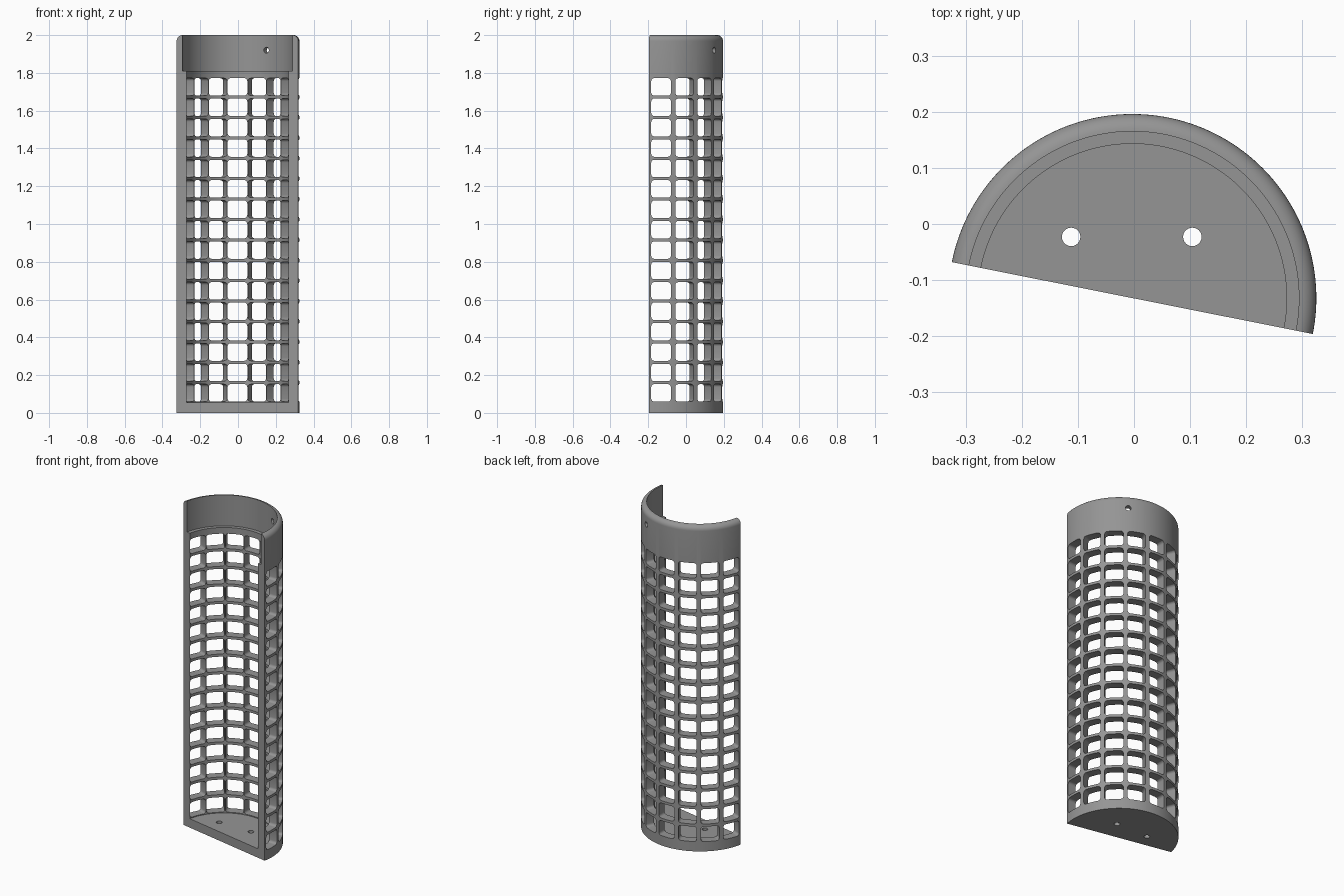
import bpy, bmesh, math
from mathutils import Matrix, Vector

if "Cube" in bpy.data.objects:
    bpy.data.objects.remove(bpy.data.objects["Cube"])

R, RIM_R, IN_R = 0.328, 0.297, 0.275      # outer, rim inner, cage inner radius
CX, CY = -0.003, -0.132                   # cylinder axis
TILT = math.radians(-11.25)               # direction of the cut plane
FLOOR, STEP, TOP = 0.055, 1.81, 2.0
SEGS = 96

grey = bpy.data.materials.new("mid_grey")
grey.diffuse_color = (0.3, 0.3, 0.3, 1)
grey.use_nodes = True
grey.node_tree.nodes["Principled BSDF"].inputs["Base Color"].default_value = grey.diffuse_color


def make_object(name, bm):
    bmesh.ops.recalc_face_normals(bm, faces=bm.faces)
    mesh = bpy.data.meshes.new(name)
    bm.to_mesh(mesh)
    bm.free()
    mesh.materials.append(grey)
    ob = bpy.data.objects.new(name, mesh)
    bpy.context.collection.objects.link(ob)
    return ob


def prism(bm, outline, length, matrix):
    """Extrude an outline in the local xy plane along local z."""
    rings = [[bm.verts.new(matrix @ Vector((x, y, h))) for x, y in outline]
             for h in (0, length)]
    bm.faces.new(rings[0][::-1])
    bm.faces.new(rings[1])
    n = len(outline)
    for i in range(n):
        j = (i + 1) % n
        bm.faces.new((rings[0][i], rings[0][j], rings[1][j], rings[1][i]))


def rounded_rect(w, h, r, steps=4):
    pts = []
    for q, (sx, sy) in enumerate(((1, 1), (-1, 1), (-1, -1), (1, -1))):
        for k in range(steps + 1):
            a = math.pi / 2 * (q + k / steps)
            pts.append((sx * (w - r) + r * math.cos(a), sy * (h - r) + r * math.sin(a)))
    return pts


def circle(r, n=24):
    return [(r * math.cos(2 * math.pi * i / n), r * math.sin(2 * math.pi * i / n)) for i in range(n)]


def radial(angle, start, z):
    """Local z points outward at the angle, local y points up."""
    c, s = math.cos(angle), math.sin(angle)
    return Matrix(((-s, 0, c, CX + c * start), (c, 0, s, CY + s * start),
                   (0, 1, 0, z), (0, 0, 0, 1)))


# Half-cylinder shell with floor, stepped rim and rounded top edge
fillet = R - RIM_R
profile = [(R, 0)]
for k in range(9):
    a = math.pi / 2 * k / 8
    profile.append((RIM_R + fillet * math.cos(a), TOP - fillet + fillet * math.sin(a)))
profile += [(RIM_R, STEP), (IN_R, STEP), (IN_R, FLOOR)]

bm = bmesh.new()
low = bm.verts.new((CX, CY, 0))
high = bm.verts.new((CX, CY, FLOOR))
rings = []
for i in range(SEGS + 1):
    a = TILT + math.pi * i / SEGS
    rings.append([bm.verts.new((CX + r * math.cos(a), CY + r * math.sin(a), z)) for r, z in profile])
for p, q in zip(rings, rings[1:]):
    for k in range(len(profile) - 1):
        bm.faces.new((p[k], q[k], q[k + 1], p[k + 1]))
    bm.faces.new((low, q[0], p[0]))
    bm.faces.new((high, p[-1], q[-1]))
bm.faces.new([low] + rings[0] + [high])
bm.faces.new(([low] + rings[-1] + [high])[::-1])
shell = make_object("half_round_cage", bm)

# Cutters: grid of rounded windows, one rim hole, two floor holes
bm = bmesh.new()
window = rounded_rect(0.052, 0.046, 0.015)
for col in range(8):
    for row in range(16):
        prism(bm, window, 0.08, radial(math.radians(22.5 * col), 0.266, 0.106 + 0.108 * row))
prism(bm, circle(0.016), 0.12, radial(math.radians(59), 0.25, 1.92))
for x in (-0.112, 0.104):
    prism(bm, circle(0.0165), 0.2, Matrix.Translation((x, -0.023, -0.1)))
cutter = make_object("hole_cutter", bm)
cutter.hide_render = True

mod = shell.modifiers.new("holes", 'BOOLEAN')
mod.operation = 'DIFFERENCE'
mod.solver = 'EXACT'
mod.object = cutter
bpy.context.view_layer.objects.active = shell
shell.select_set(True)
cutter.select_set(False)
bpy.ops.object.modifier_apply(modifier=mod.name)
bpy.data.objects.remove(cutter)
bpy.ops.object.shade_smooth_by_angle(angle=math.radians(30))
